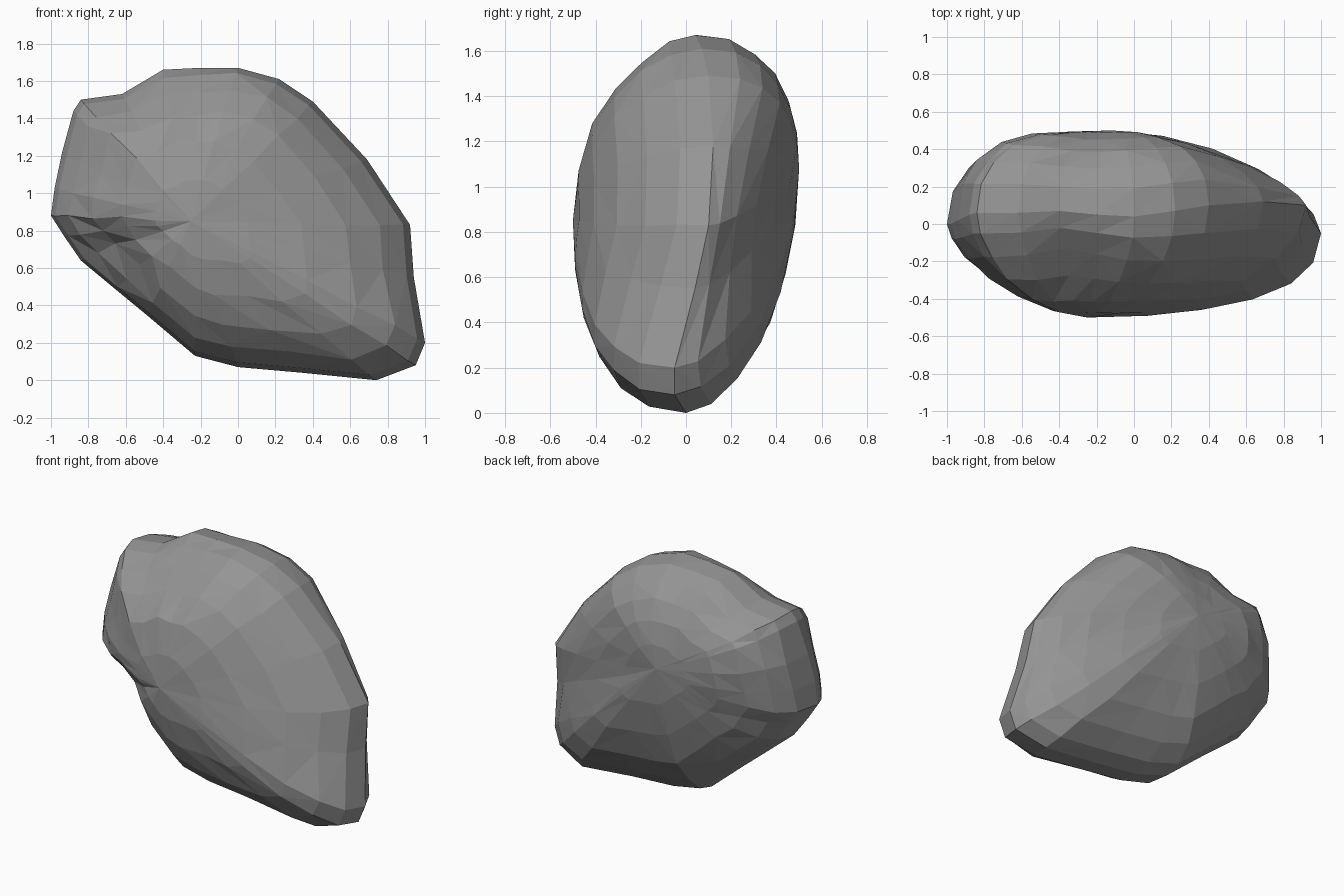
import bpy
import bmesh
import math
import random
from mathutils import Vector

random.seed(4)
cube = bpy.data.objects.get("Cube")
if cube:
    bpy.data.objects.remove(cube, do_unlink=True)

# Widest outline of the boulder: x, z, ridge depth y, front roundness, back roundness
outline = [
    (-1, .88, 0, 1.55, 2.4), (-.98, 1.03, 0, 1.6, 2.6), (-.94, 1.22, .02, 1.65, 2.7),
    (-.88, 1.44, .05, 1.7, 2.5), (-.84, 1.5, .06, 1.75, 2.4), (-.62, 1.53, .06, 1.75, 2.4),
    (-.4, 1.66, .07, 1.7, 2.2), (-.2, 1.67, .05, 1.75, 2.2), (0, 1.67, .04, 1.8, 2.3),
    (.22, 1.61, .07, 1.9, 2.4), (.4, 1.49, .1, 1.95, 2.4), (.69, 1.18, .12, 1.9, 1.75),
    (.92, .83, .1, 1.9, 1.45), (.94, .55, .04, 2.1, 1.5), (1, .2, -.05, 2.4, 1.7),
    (.95, .08, -.05, 2.4, 1.8), (.74, 0, 0, 2.3, 1.85), (.34, .04, 0, 2.25, 1.9),
    (0, .07, .02, 2.2, 1.95), (-.23, .13, .05, 2.3, 2.05), (-.49, .35, .07, 2.1, 2.1),
    (-.66, .49, .06, 1.75, 2.2), (-.84, .64, .03, 1.45, 2.2), (-.93, .77, 0, 1.5, 2.3),
]
# Middle of each bulge by side: -1 is the front, 1 the back
poles = {-1: Vector((-.25, -.5, .85)), 1: Vector((-.12, .5, 1.08))}
ring_count = 6

# Local hollows and swells: centre, radius, shift
knocks = [
    (Vector((-.35, -.22, 1.52)), .35, Vector((0, .04, -.04))),
    (Vector((-.35, -.36, 1.3)), .35, Vector((0, -.03, .03))),
    (Vector((-.68, -.28, .66)), .25, Vector((.02, .06, .03))),
    (Vector((-.62, .4, 1.25)), .3, Vector((-.02, .03, 0))),
]


def surface_point(row, reach, side):
    """Point on the front or back bulge."""
    x, z, ridge, front_power, back_power = row
    power = front_power if side < 0 else back_power
    bulge = (1 - reach ** power) ** (1 / power)
    pole = poles[side]
    point = Vector((pole.x + (x - pole.x) * reach,
                    ridge + (pole.y - ridge) * bulge,
                    pole.z + (z - pole.z) * reach))
    for middle, radius, shift in knocks:
        fade = max(0, 1 - (point - middle).length / radius)
        point = point + shift * fade
    return point


def chip(point, amount):
    """Small irregularity of the stone, kept inside the overall bulge."""
    return (point.x + random.uniform(-amount, amount),
            point.y * (1 - random.uniform(0, amount)),
            point.z + random.uniform(-amount, amount))


def bridge(bm, outer, inner):
    """Triangles between two rings, with diagonals of mixed direction."""
    count = len(outer)
    for i in range(count):
        j = (i + 1) % count
        a, b, c, d = outer[i], outer[j], inner[j], inner[i]
        if random.random() < .5:
            bm.faces.new((a, b, c))
            bm.faces.new((a, c, d))
        else:
            bm.faces.new((a, b, d))
            bm.faces.new((b, c, d))


# Stone body: a ridge ring with rings closing over the front and the back
bm = bmesh.new()
ridge_ring = [bm.verts.new((row[0], row[2], row[1])) for row in outline]
for side, pole in poles.items():
    outer = ridge_ring
    for step in range(1, ring_count):
        reach = math.cos(step / ring_count * math.pi / 2)
        amount = .02 * reach * (1 - reach ** 4)
        inner = [bm.verts.new(chip(surface_point(row, reach, side), amount))
                 for row in outline]
        bridge(bm, outer, inner)
        outer = inner
    tip = bm.verts.new(pole)
    for i, vert in enumerate(outer):
        bm.faces.new((vert, outer[(i + 1) % len(outer)], tip))
bmesh.ops.recalc_face_normals(bm, faces=bm.faces[:])

mesh = bpy.data.meshes.new("boulder")
bm.to_mesh(mesh)
bm.free()
boulder = bpy.data.objects.new("boulder", mesh)
bpy.context.collection.objects.link(boulder)

# Plain grey stone
stone = bpy.data.materials.new("grey_stone")
stone.use_nodes = True
colour = (.3, .3, .3, 1)
stone.diffuse_color = colour
stone.node_tree.nodes["Principled BSDF"].inputs["Base Color"].default_value = colour
mesh.materials.append(stone)
